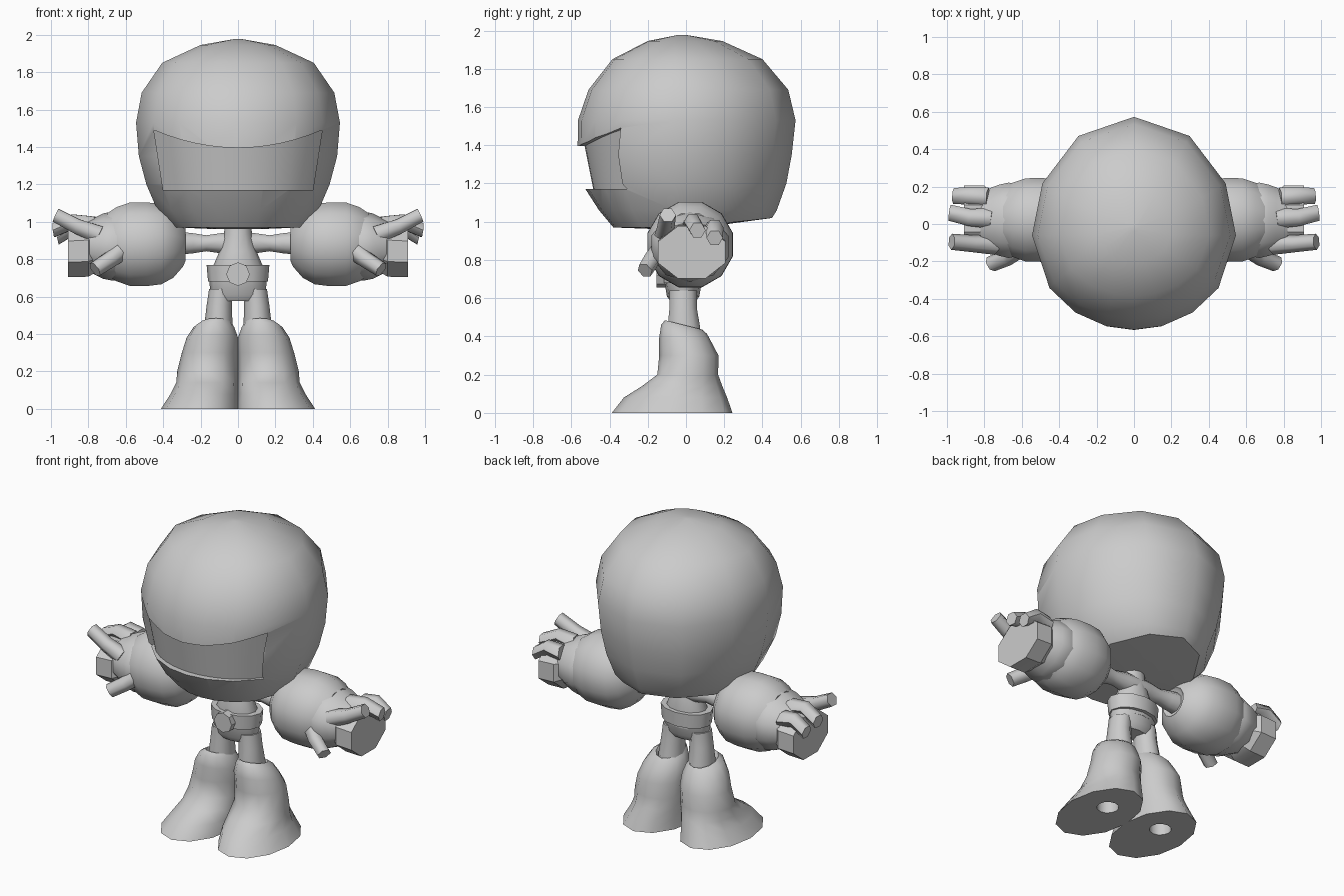
import bpy, bmesh, math
from mathutils import Vector

if "Cube" in bpy.data.objects:
    bpy.data.objects.remove(bpy.data.objects["Cube"])

grey = bpy.data.materials.new("plain_grey")
grey.diffuse_color = (0.6, 0.6, 0.6, 1)
grey.use_nodes = True
grey.node_tree.nodes["Principled BSDF"].inputs["Base Color"].default_value = grey.diffuse_color


def loft(name, rings, mirror=False, angle=50):
    """Skin a list of equal-sized point rings and cap both ends."""
    bm = bmesh.new()
    rows = [[bm.verts.new(p) for p in r] for r in rings]
    n = len(rows[0])
    for a, b in zip(rows, rows[1:]):
        for i in range(n):
            j = (i + 1) % n
            bm.faces.new((a[i], a[j], b[j], b[i]))
    bm.faces.new(rows[0][::-1])
    bm.faces.new(rows[-1])
    bmesh.ops.recalc_face_normals(bm, faces=bm.faces)
    me = bpy.data.meshes.new(name)
    bm.to_mesh(me)
    bm.free()
    me.materials.append(grey)
    ob = bpy.data.objects.new(name, me)
    bpy.context.collection.objects.link(ob)
    smooth(ob, angle)
    if mirror:
        m = ob.modifiers.new("mirror", 'MIRROR')
        m.use_mirror_merge = False
    return ob


def smooth(ob, angle):
    bpy.ops.object.select_all(action='DESELECT')
    ob.select_set(True)
    bpy.context.view_layer.objects.active = ob
    bpy.ops.object.shade_smooth_by_angle(angle=math.radians(angle))


def flat_ring(z, x0, x1, y0, y1, n=12, tilt=0.0):
    """Horizontal ellipse inside a box, lowered toward the back by tilt."""
    pts = []
    for i in range(n):
        a = math.tau * i / n
        x = (x0 + x1) / 2 + (x1 - x0) / 2 * math.cos(a)
        y = (y0 + y1) / 2 + (y1 - y0) / 2 * math.sin(a)
        pts.append((x, y, z - tilt * y))
    return pts


def side_ring(x, cy, cz, ry, rz, n=12):
    """Ellipse facing along x."""
    return [(x, cy + ry * math.cos(math.tau * (i + 0.5) / n),
             cz + rz * math.sin(math.tau * (i + 0.5) / n)) for i in range(n)]


def tube(name, path, n=6, **kw):
    """Round bar through (point, radius) stations."""
    d = (Vector(path[-1][0]) - Vector(path[0][0])).normalized()
    u = d.cross(Vector((0, 0, 1))).normalized()
    v = d.cross(u)
    return loft(name, [[Vector(p) + r * (u * math.cos(math.tau * i / n) + v * math.sin(math.tau * i / n))
                        for i in range(n)] for p, r in path], **kw)


# Head: egg-shaped helmet, finer facets at the front
half = [0, 33, 64, 90, 124, 145, 164, 180]          # degrees from the back
angles = half + [360 - a for a in half[-2:0:-1]]
MID = -0.06


def head_ring(z, yf, yb, w):
    mid = max(min(MID, yb - 0.02), yf + 0.02)
    pts = []
    for a in angles:
        c, s = math.cos(math.radians(a)), math.sin(math.radians(a))
        y = mid + c * (yb - mid if c > 0 else mid - yf)
        pts.append((w * s, y, z + (0.11 * max(y, 0) if z < 1.0 else 0)))
    return pts


head = loft("helmet", [head_ring(*r) for r in (
    (0.96, -0.12, 0.05, 0.10), (0.97, -0.38, 0.45, 0.35), (1.06, -0.455, 0.475, 0.43),
    (1.20, -0.545, 0.525, 0.49), (1.35, -0.567, 0.553, 0.53), (1.53, -0.565, 0.573, 0.545),
    (1.69, -0.51, 0.535, 0.515), (1.85, -0.385, 0.40, 0.405), (1.945, -0.20, 0.19, 0.20),
    (1.977, -0.04, 0.0, 0.02))])

# Visor: curved recess cut into the front of the helmet
cols = []
for i in range(13):
    t = i / 6 - 1
    xt, xb = 0.45 * t, 0.40 * t
    yt = MID - 0.47 * math.sqrt(1 - (xt / 0.535) ** 2)
    yb = MID - 0.425 * math.sqrt(1 - (xb / 0.47) ** 2)
    zt = 1.395 + 0.095 * t * t
    cols.append([(xb, -0.9, 1.17), (xt, -0.9, zt), (xt, yt, zt), (xb, yb, 1.17)])
cutter = loft("visor_cutter", cols)
cutter.hide_render = True
cut = head.modifiers.new("visor", 'BOOLEAN')
cut.operation, cut.solver, cut.object = 'DIFFERENCE', 'EXACT', cutter
bpy.context.view_layer.objects.active = head
bpy.ops.object.modifier_apply(modifier="visor")
bpy.data.objects.remove(cutter)
smooth(head, 40)

# Torso with neck, hips, belt and buckle
loft("torso", [flat_ring(z, -w, w, -d - 0.01, d - 0.01) for z, w, d in (
    (0.66, 0.13, 0.09), (0.77, 0.13, 0.095), (0.84, 0.10, 0.085),
    (0.93, 0.075, 0.07), (1.0, 0.07, 0.065))])
loft("hips", [flat_ring(z, -w, w, -d - 0.015, d - 0.015) for z, w, d in (
    (0.575, 0.12, 0.06), (0.61, 0.15, 0.085), (0.70, 0.152, 0.10))])
loft("belt", [flat_ring(z, -w, w, -d - 0.01, d - 0.01) for z, w, d in (
    (0.68, 0.16, 0.115), (0.77, 0.168, 0.12))])
tube("buckle", [((0, -0.10, 0.72), 0.063), ((0, -0.155, 0.72), 0.063)], n=8, angle=30)

# Legs
loft("leg", [flat_ring(z, a, b, c, d, 10) for z, a, b, c, d in (
    (0.36, 0.03, 0.185, -0.10, 0.085), (0.45, 0.03, 0.18, -0.10, 0.078),
    (0.55, 0.032, 0.168, -0.09, 0.06), (0.64, 0.03, 0.155, -0.09, 0.06))], mirror=True)

# Boots: socket under the sole, flared foot, ankle and rim
loft("boot", [flat_ring(z, a, b, c, d, 12, t) for z, a, b, c, d, t in (
    (0.08, 0.135, 0.265, -0.065, 0.065, 0), (0.0, 0.135, 0.265, -0.065, 0.065, 0),
    (0.0, -0.005, 0.412, -0.388, 0.243, 0), (0.08, 0.0, 0.36, -0.325, 0.215, 0),
    (0.14, 0.0, 0.33, -0.23, 0.19, 0), (0.20, 0.0, 0.325, -0.15, 0.168, 0),
    (0.30, 0.0, 0.30, -0.14, 0.17, 0), (0.38, 0.0, 0.275, -0.14, 0.135, 0.1),
    (0.435, 0.02, 0.237, -0.13, 0.11, 0.2), (0.457, 0.035, 0.20, -0.11, 0.085, 0.25),
    (0.40, 0.05, 0.17, -0.08, 0.06, 0.25))], mirror=True)

# Upper arms and big round forearms
loft("upper_arm", [side_ring(x, 0.01, 0.885, r, r, 8) for x, r in (
    (0.0, 0.06), (0.08, 0.06), (0.17, 0.046), (0.24, 0.058), (0.31, 0.066))], mirror=True)
loft("forearm", [side_ring(x, 0.022, 0.88, r, r) for x, r in (
    (0.30, 0.068), (0.28, 0.092), (0.295, 0.125), (0.345, 0.185), (0.41, 0.222),
    (0.49, 0.232), (0.58, 0.23), (0.65, 0.205), (0.70, 0.17))], mirror=True)

# Glove: cuff, then a chunky octagonal fist block
loft("glove_cuff", [side_ring(x, 0.02, 0.87, a, b, 10) for x, a, b in (
    (0.62, 0.20, 0.175), (0.67, 0.212, 0.185), (0.72, 0.20, 0.175),
    (0.76, 0.185, 0.155), (0.82, 0.155, 0.13))], mirror=True)
loft("fist_block", [side_ring(x, 0.03, cz, a, b, 8) for x, cz, a, b in (
    (0.76, 0.85, 0.15, 0.13), (0.80, 0.845, 0.19, 0.15), (0.91, 0.84, 0.19, 0.148))],
    mirror=True, angle=30)

# Fingers and thumb
fingers = {
    "index_finger": ((0.74, -0.11, 0.93), (0.86, -0.105, 0.975), (0.975, -0.095, 1.035)),
    "middle_finger": ((0.76, 0.03, 0.98), (0.88, 0.035, 1.0), (0.985, 0.06, 0.955)),
    "little_finger": ((0.78, 0.14, 0.95), (0.88, 0.15, 0.97), (0.965, 0.15, 0.915)),
    "thumb": ((0.62, -0.13, 0.85), (0.68, -0.18, 0.80), (0.765, -0.215, 0.745)),
}
for name, (a, b, c) in fingers.items():
    tube(name, [(a, 0.055), (b, 0.046), (c, 0.043)], mirror=True, angle=61)
